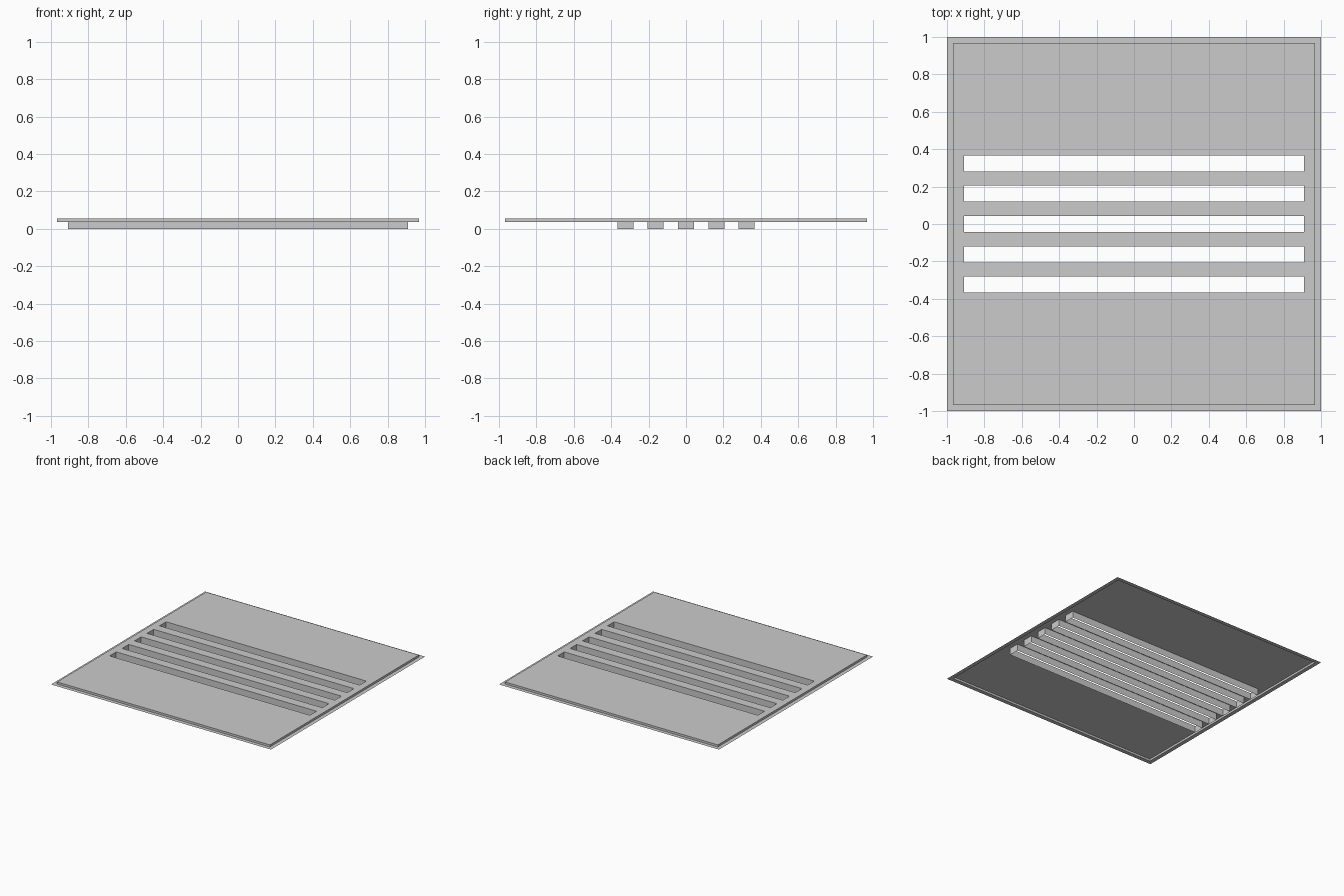
import bpy, bmesh

if "Cube" in bpy.data.objects:
    bpy.data.objects.remove(bpy.data.objects["Cube"])

TOP, RIM_Z = 0.055, 0.038       # plate height, flange height
INNER, OUTER = 0.967, 1.0       # plate half size, flange half size
SLOT_X, SLOT_W, PITCH = 0.91, 0.043, 0.162

bm = bmesh.new()

# Raised plate: a cell grid that leaves the five slots open
xs = [-INNER, -SLOT_X, SLOT_X, INNER]
ys = [-INNER]
for i in range(-2, 3):
    ys += [i * PITCH - SLOT_W, i * PITCH + SLOT_W]
ys.append(INNER)
grid = [[bm.verts.new((x, y, TOP)) for x in xs] for y in ys]
for j in range(len(ys) - 1):
    for i in range(3):
        if i == 1 and j % 2 == 1:
            continue
        bm.faces.new((grid[j][i], grid[j][i + 1], grid[j + 1][i + 1], grid[j + 1][i]))


def on_outline(edge):
    return all(max(abs(v.co.x), abs(v.co.y)) > INNER - 1e-4 for v in edge.verts)


def extrude(edges):
    geom = bmesh.ops.extrude_edge_only(bm, edges=edges)["geom"]
    return ([g for g in geom if isinstance(g, bmesh.types.BMVert)],
            [g for g in geom if isinstance(g, bmesh.types.BMEdge)])


boundary = [e for e in bm.edges if e.is_boundary]
outline = [e for e in boundary if on_outline(e)]
slot_edges = [e for e in boundary if not on_outline(e)]

# Slot walls, open at the bottom
verts, _ = extrude(slot_edges)
for v in verts:
    v.co.z = 0

# Step down around the plate, then the flat outer flange
verts, edges = extrude(outline)
for v in verts:
    v.co.z = RIM_Z
verts, _ = extrude([e for e in edges if e.is_boundary])
for v in verts:
    for k in (0, 1):
        if abs(v.co[k]) > INNER - 1e-4:
            v.co[k] = OUTER if v.co[k] > 0 else -OUTER

bmesh.ops.recalc_face_normals(bm, faces=bm.faces)
if grid[0][0].link_faces[0].normal.z < -0.5:
    bmesh.ops.reverse_faces(bm, faces=bm.faces)

mesh = bpy.data.meshes.new("slotted_vent_panel")
bm.to_mesh(mesh)
bm.free()
panel = bpy.data.objects.new("slotted_vent_panel", mesh)
bpy.context.collection.objects.link(panel)
